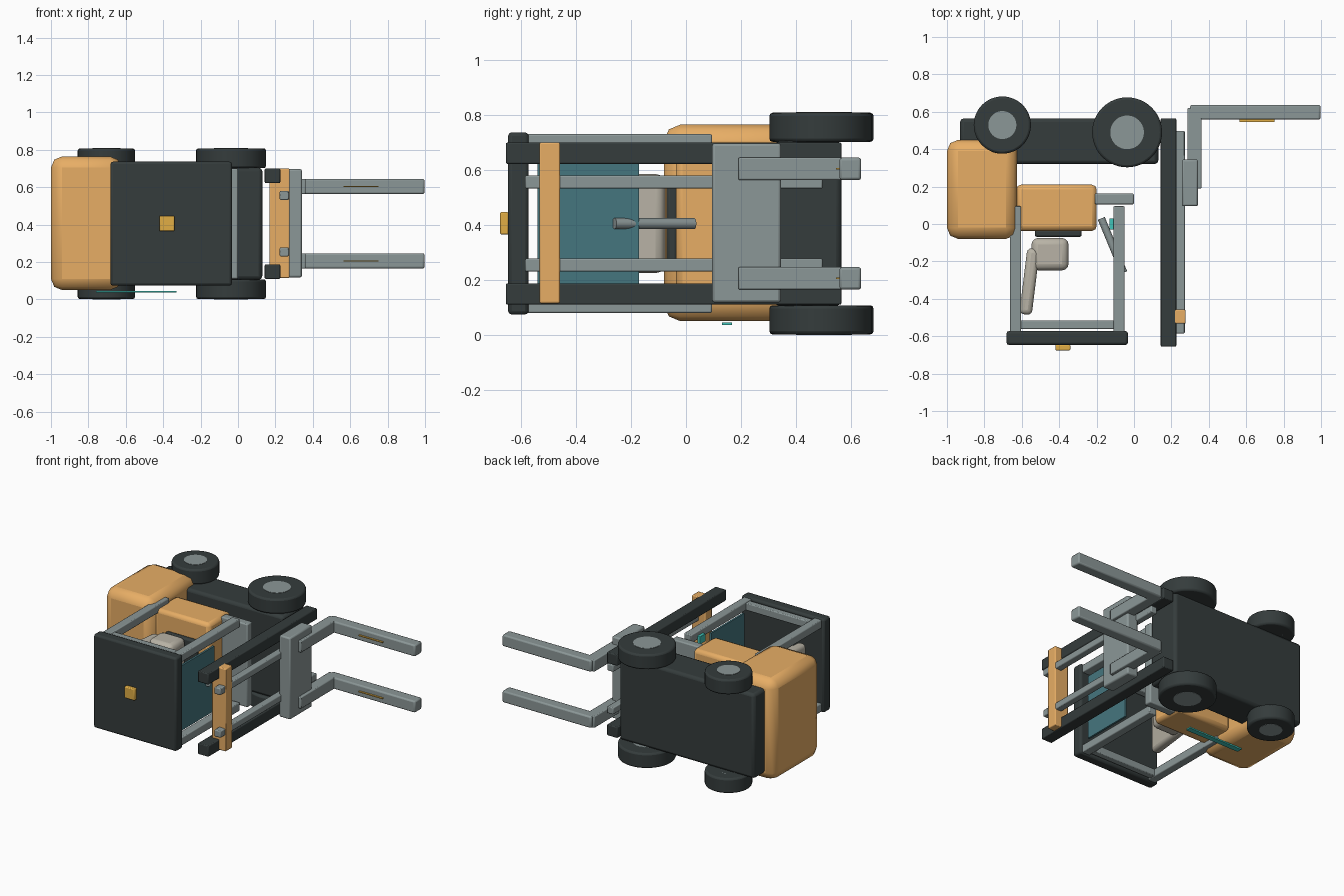
import bpy, math
from mathutils import Vector

if "Cube" in bpy.data.objects:
    bpy.data.objects.remove(bpy.data.objects["Cube"])

ZC = 0.405  # symmetry plane of the truck, which lies on its side


def material(name, rgb):
    m = bpy.data.materials.new(name)
    m.diffuse_color = (*rgb, 1)
    m.use_nodes = True
    m.node_tree.nodes["Principled BSDF"].inputs["Base Color"].default_value = m.diffuse_color
    return m


ORANGE = material("orange_paint", (0.80, 0.42, 0.13))
DARK = material("dark_rubber", (0.035, 0.045, 0.045))
STEEL = material("steel", (0.26, 0.31, 0.31))
BEIGE = material("seat_fabric", (0.48, 0.45, 0.38))
GLASS = material("tinted_glass", (0.06, 0.18, 0.21))
TEAL = material("teal_trim", (0.05, 0.55, 0.48))
YELLOW = material("amber", (0.75, 0.42, 0.06))


def finish(o, name, mat, bevel=0, segments=2):
    o.name = name
    o.data.materials.append(mat)
    if bevel:
        b = o.modifiers.new("bevel", 'BEVEL')
        b.width, b.segments, b.limit_method = bevel, segments, 'ANGLE'
    bpy.ops.object.shade_smooth_by_angle(angle=math.radians(30))
    return o


def box(name, x, y, z, mat, bevel=0.006, segments=2, rot=0):
    lo, hi = Vector((x[0], y[0], z[0])), Vector((x[1], y[1], z[1]))
    bpy.ops.mesh.primitive_cube_add(size=1, location=(lo + hi) / 2)
    o = bpy.context.object
    o.scale = hi - lo
    bpy.ops.object.transform_apply(location=False, rotation=False, scale=True)
    o.rotation_euler.z = rot
    return finish(o, name, mat, bevel, segments)


def pair(name, x, y, z, mat, bevel=0.006):
    box(name + "_left", x, y, z, mat, bevel)
    box(name + "_right", x, y, (2 * ZC - z[1], 2 * ZC - z[0]), mat, bevel)


def cylinder(name, a, b, r, mat, bevel=0, verts=48):
    a, b = Vector(a), Vector(b)
    bpy.ops.mesh.primitive_cylinder_add(vertices=verts, radius=r, depth=(b - a).length,
                                        location=(a + b) / 2)
    o = bpy.context.object
    o.rotation_euler = (b - a).to_track_quat('Z', 'Y').to_euler()
    return finish(o, name, mat, bevel)


# Body
box("chassis", (-0.93, 0.13), (0.32, 0.565), (0.105, 0.705), DARK, 0.02)
box("counterweight", (-1.0, -0.625), (-0.08, 0.45), (0.05, 0.765), ORANGE, 0.06)
box("engine_hood", (-0.63, -0.2), (-0.037, 0.21), (0.11, 0.70), ORANGE, 0.025)
box("floor_plate", (-0.21, 0.0), (0.105, 0.163), (0.11, 0.70), STEEL, 0.008)
box("side_stripe", (-0.76, -0.33), (0.13, 0.168), (0.036, 0.046), TEAL, 0)

# Wheels
for label, cx, cy, r, hub in (("front", -0.037, 0.49, 0.187, 0.09),
                              ("rear", -0.704, 0.529, 0.153, 0.075)):
    for side, outer, inner in (("right", 0.0, 0.108), ("left", 0.81, 0.702)):
        s = 1 if side == "left" else -1
        cylinder(f"{label}_tyre_{side}", (cx, cy, outer - s * 0.002), (cx, cy, inner), r, DARK, 0.012)
        cylinder(f"{label}_hub_{side}", (cx, cy, outer), (cx, cy, inner), hub, STEEL)

# Seat
box("seat_base", (-0.53, -0.28), (-0.07, -0.03), (0.24, 0.57), DARK, 0.012)
box("seat_cushion", (-0.548, -0.35), (-0.248, -0.075), (0.225, 0.585), BEIGE, 0.035, 3)
box("seat_back", (-0.592, -0.525), (-0.485, -0.13), (0.225, 0.585), BEIGE, 0.025, 3,
    rot=math.radians(-7))

# Steering column and display
cylinder("steering_column", (-0.175, 0.03, ZC), (-0.055, -0.26, ZC), 0.02, STEEL, 0, 24)
box("display", (-0.132, -0.108), (-0.03, 0.03), (0.645, 0.70), TEAL, 0.003)

# Overhead guard
pair("rear_post", (-0.663, -0.603), (-0.58, 0.095), (0.672, 0.73), STEEL)
pair("front_post", (-0.11, -0.05), (-0.58, 0.095), (0.672, 0.73), STEEL)
pair("guard_rail", (-0.62, -0.1), (-0.562, -0.515), (0.672, 0.725), STEEL)
box("roof", (-0.682, -0.032), (-0.647, -0.572), (0.074, 0.737), DARK, 0.014)
box("beacon", (-0.42, -0.34), (-0.676, -0.645), (0.365, 0.447), YELLOW, 0.006)
box("windscreen", (-0.08, -0.066), (-0.54, -0.17), (0.175, 0.635), GLASS, 0)

# Mast
pair("outer_mast_rail", (0.143, 0.226), (-0.655, 0.565), (0.622, 0.70), DARK)
pair("inner_mast_rail", (0.223, 0.272), (-0.585, 0.497), (0.532, 0.58), STEEL)
box("mast_crossbar", (0.168, 0.276), (-0.533, -0.458), (0.115, 0.70), ORANGE)

# Carriage and forks
box("carriage", (0.256, 0.342), (0.095, 0.345), (0.118, 0.697), STEEL, 0.01)
pair("fork_shank", (0.285, 0.362), (0.19, 0.62), (0.563, 0.645), STEEL)
pair("fork_blade", (0.30, 0.997), (0.558, 0.637), (0.563, 0.645), STEEL, 0.01)
pair("fork_mark", (0.563, 0.75), (0.545, 0.565), (0.601, 0.607), YELLOW, 0)
